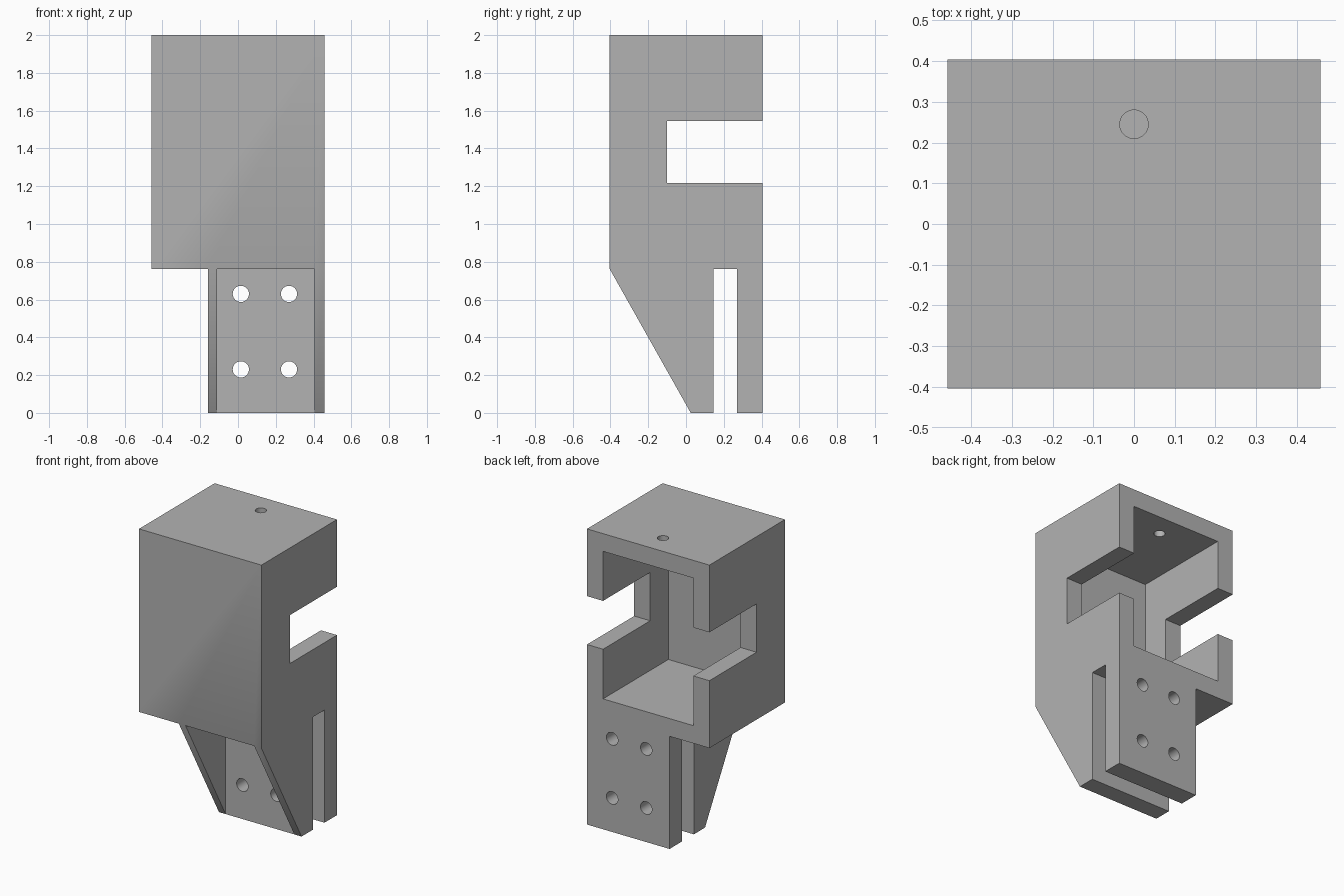
import bpy
import bmesh
from math import pi

cube = bpy.data.objects.get("Cube")
if cube:
    bpy.data.objects.remove(cube, do_unlink=True)

# Overall dimensions
HALF_W, HALF_D, HEIGHT = 0.458, 0.404, 2.0
BOX_Z = 0.762      # underside of the housing
TAB_X = -0.16      # right edge of the lower mount
WALL = 0.12

grey = bpy.data.materials.new("plain grey")
grey.use_nodes = True
colour = (0.45, 0.45, 0.45, 1)
grey.diffuse_color = colour
grey.node_tree.nodes["Principled BSDF"].inputs["Base Color"].default_value = colour


def finish(bm, name):
    bmesh.ops.recalc_face_normals(bm, faces=bm.faces)
    mesh = bpy.data.meshes.new(name)
    bm.to_mesh(mesh)
    bm.free()
    obj = bpy.data.objects.new(name, mesh)
    bpy.context.scene.collection.objects.link(obj)
    return obj


def prism(name, outline, x0, x1):
    """Side outline of (y, z) points, extruded along x."""
    bm = bmesh.new()
    face = bm.faces.new([bm.verts.new((x0, y, z)) for y, z in outline])
    new = bmesh.ops.extrude_face_region(bm, geom=[face])["geom"]
    verts = [v for v in new if isinstance(v, bmesh.types.BMVert)]
    bmesh.ops.translate(bm, verts=verts, vec=(x1 - x0, 0, 0))
    return finish(bm, name)


def block(name, x0, x1, y0, y1, z0, z1):
    return prism(name, [(y0, z0), (y1, z0), (y1, z1), (y0, z1)], x0, x1)


def drill(name, radius, depth, location, tilt=0):
    bm = bmesh.new()
    bmesh.ops.create_cone(bm, cap_ends=True, segments=32, radius1=radius,
                          radius2=radius, depth=depth)
    obj = finish(bm, name)
    obj.location = location
    obj.rotation_euler.x = tilt
    return obj


# Body profile with clamp slot below and window slot at the back
body = prism("bracket_body", [
    (-HALF_D, HEIGHT), (-HALF_D, BOX_Z), (0.025, 0),
    (0.145, 0), (0.145, BOX_Z), (0.27, BOX_Z), (0.27, 0),
    (HALF_D, 0), (HALF_D, 1.218), (-0.1, 1.218),
    (-0.1, 1.545), (HALF_D, 1.545), (HALF_D, HEIGHT),
], -HALF_W, HALF_W)
body.data.materials.append(grey)

# Housing cavity, side step, front pocket and bolt holes
cutters = [
    block("cavity_cutter", WALL - HALF_W, HALF_W - WALL,
          0.11 - HALF_D, 1, BOX_Z + WALL, HEIGHT - WALL),
    block("step_cutter", -1, TAB_X, -1, 1, -1, BOX_Z),
    block("pocket_cutter", -0.11, 0.404, -1, 0.025, -1, BOX_Z),
    drill("top_hole_cutter", 0.035, 0.5, (0, 0.245, HEIGHT)),
]
for x in (0.015, 0.27):
    for z in (0.23, 0.63):
        cutters.append(drill("bolt_hole_cutter", 0.043, 2, (x, 0, z), pi / 2))

bpy.context.view_layer.objects.active = body
for cutter in cutters:
    mod = body.modifiers.new(cutter.name, 'BOOLEAN')
    mod.operation = 'DIFFERENCE'
    mod.solver = 'EXACT'
    mod.object = cutter
    bpy.ops.object.modifier_apply(modifier=mod.name)
    bpy.data.objects.remove(cutter, do_unlink=True)

# Smooth hole walls, sharp edges elsewhere
bpy.ops.object.select_all(action='DESELECT')
body.select_set(True)
bpy.ops.object.shade_smooth_by_angle(angle=pi / 6)
